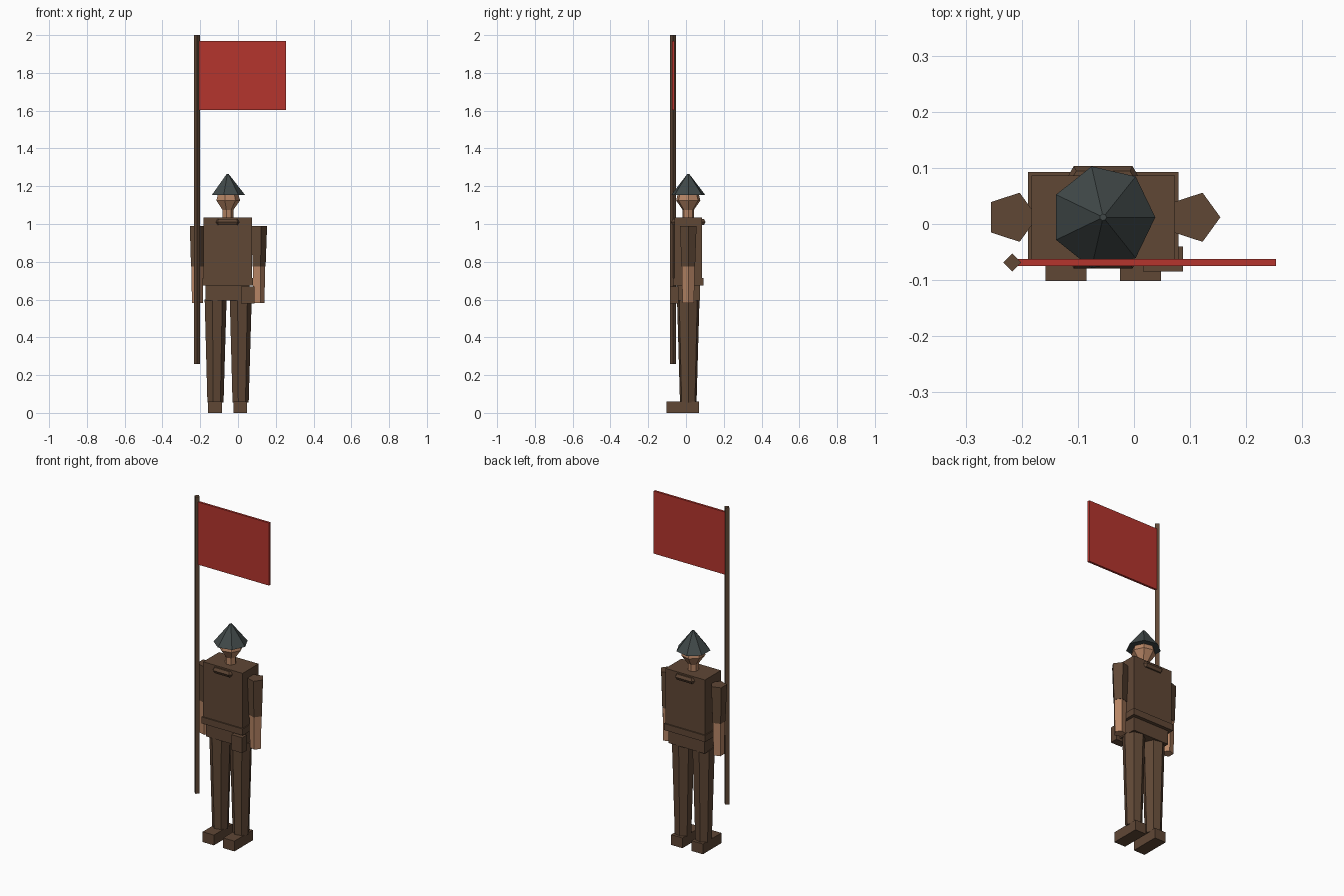
import bpy
import bmesh
from math import cos, sin, tau

old = bpy.data.objects.get("Cube")
if old:
    bpy.data.objects.remove(old, do_unlink=True)

CX, CY = -0.055, 0.012  # centre line of the figure


def material(name, r, g, b):
    m = bpy.data.materials.new(name)
    m.use_nodes = True
    m.diffuse_color = (r, g, b, 1)
    m.node_tree.nodes["Principled BSDF"].inputs["Base Color"].default_value = (r, g, b, 1)
    return m


BROWN = material("brown cloth", 0.115, 0.063, 0.036)
SKIN = material("skin", 0.47, 0.235, 0.13)
SLATE = material("slate helmet", 0.052, 0.066, 0.066)
RED = material("red flag", 0.46, 0.035, 0.027)


def finish(name, bm, mat):
    bmesh.ops.recalc_face_normals(bm, faces=bm.faces)
    mesh = bpy.data.meshes.new(name)
    bm.to_mesh(mesh)
    bm.free()
    mesh.materials.append(mat)
    obj = bpy.data.objects.new(name, mesh)
    bpy.context.collection.objects.link(obj)


def box(name, mat, x, y, z):
    """Box from (low, high) pairs on each axis."""
    bm = bmesh.new()
    bmesh.ops.create_cube(bm, size=1)
    for v in bm.verts:
        v.co = [lo + (c + 0.5) * (hi - lo) for c, (lo, hi) in zip(v.co, (x, y, z))]
    finish(name, bm, mat)


def lathe(name, mat, x, y, profile, sides):
    """Closed low-poly turned shape; profile is (radius, height) pairs."""
    bm = bmesh.new()
    rings = [[bm.verts.new((x + r * cos(tau * i / sides), y + r * sin(tau * i / sides), z))
              for i in range(sides)] for r, z in profile]
    for a, b in zip(rings, rings[1:]):
        for i in range(sides):
            j = (i + 1) % sides
            bm.faces.new((a[i], a[j], b[j], b[i]))
    bm.faces.new(rings[0])
    bm.faces.new(rings[-1])
    finish(name, bm, mat)


def ring(name, mat, major, minor, z, sides, tube):
    """Low-poly torus around the figure's centre line."""
    bm = bmesh.new()
    loops = []
    for i in range(sides):
        a = tau * i / sides
        radii = [(major + minor * cos(tau * k / tube), z + minor * sin(tau * k / tube))
                 for k in range(tube)]
        loops.append([bm.verts.new((CX + r * cos(a), CY + r * sin(a), h)) for r, h in radii])
    for i in range(sides):
        a, b = loops[i], loops[(i + 1) % sides]
        for k in range(tube):
            n = (k + 1) % tube
            bm.faces.new((a[k], b[k], b[n], a[n]))
    finish(name, bm, mat)


# Torso, belt and hips
for name, hx, hy, z in (("torso", 0.128, 0.074, (0.675, 1.035)),
                        ("belt", 0.134, 0.081, (0.675, 0.713)),
                        ("hips", 0.117, 0.061, (0.595, 0.68))):
    box(name, BROWN, (CX - hx, CX + hx), (CY - hy, CY + hy), z)
box("belt_pouch", BROWN, (0.016, 0.087), (-0.085, -0.04), (0.58, 0.67))
ring("collar_roll", BROWN, 0.086, 0.019, 1.01, 6, 6)

# Limbs on both sides
for side, s in (("left", 1), ("right", -1)):
    leg_x, arm_x = CX + s * 0.0665, CX + s * 0.163
    lathe(side + "_leg", BROWN, leg_x, CY, [(0.045, 0.055), (0.061, 0.6)], 7)
    box(side + "_shoe", BROWN, (leg_x - 0.0365, leg_x + 0.0365), (-0.102, 0.069), (0, 0.06))
    lathe(side + "_sleeve", BROWN, arm_x, CY, [(0.038, 0.775), (0.046, 0.99)], 5)
    lathe(side + "_forearm", SKIN, arm_x, CY, [(0.032, 0.583), (0.036, 0.78)], 5)

# Head and helmet
lathe("neck", SKIN, CX, CY, [(0.03, 1.03), (0.03, 1.075)], 7)
lathe("head", SKIN, CX, CY, [(0.02, 1.06), (0.066, 1.125), (0.055, 1.165)], 7)
lathe("helmet", SLATE, CX, CY, [(0.093, 1.153), (0.006, 1.264)], 7)

# Flag on its pole
lathe("flag_pole", BROWN, -0.217, -0.069, [(0.016, 0.26), (0.016, 2.0)], 4)
box("flag", RED, (-0.21, 0.253), (-0.075, -0.062), (1.603, 1.97))
